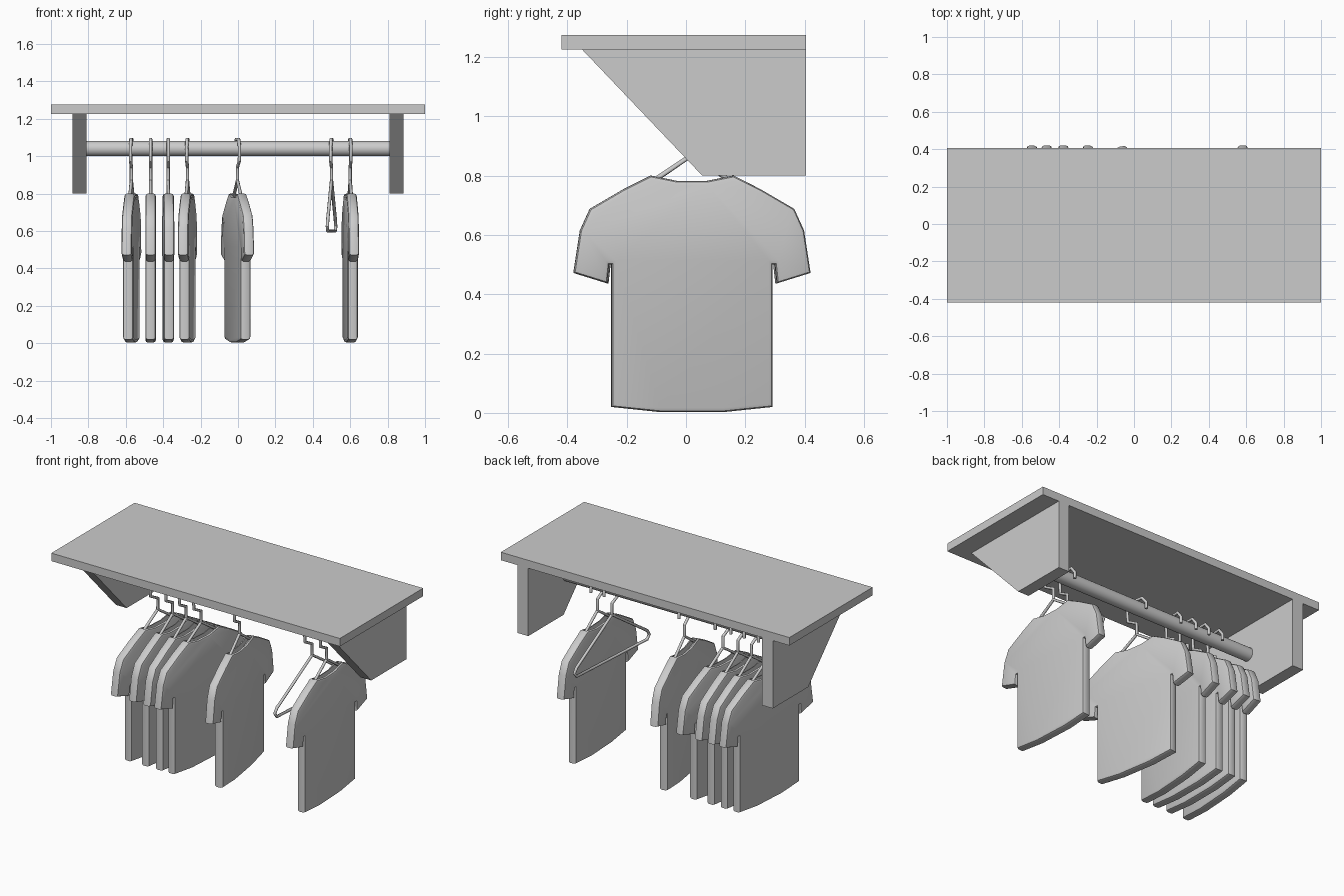
import bpy, bmesh, math
from mathutils import Vector

if "Cube" in bpy.data.objects:
    bpy.data.objects.remove(bpy.data.objects["Cube"])

CY = 0.02  # y of the rod and everything hanging from it


def mesh_object(name, bm, smooth=None):
    bmesh.ops.recalc_face_normals(bm, faces=bm.faces)
    me = bpy.data.meshes.new(name)
    bm.to_mesh(me)
    bm.free()
    if smooth:
        me.shade_smooth()
        me.set_sharp_from_angle(angle=math.radians(smooth))
    return link(name, me)


def link(name, data):
    ob = bpy.data.objects.new(name, data)
    bpy.context.collection.objects.link(ob)
    return ob


def extruded(profile, x0, x1):
    """Extrude a (y, z) outline along x."""
    bm = bmesh.new()
    f = bm.faces.new([bm.verts.new((x0, y, z)) for y, z in profile])
    r = bmesh.ops.extrude_face_region(bm, geom=[f])
    vs = [v for v in r["geom"] if isinstance(v, bmesh.types.BMVert)]
    bmesh.ops.translate(bm, verts=vs, vec=(x1 - x0, 0, 0))
    bmesh.ops.recalc_face_normals(bm, faces=bm.faces)
    return bm


# Shelf board
mesh_object("shelf", extruded([(-.42, 1.225), (.405, 1.225), (.405, 1.275), (-.42, 1.275)], -1, 1))

# Sloped side brackets
bracket = [(-.35, 1.225), (.055, .8), (.405, .8), (.405, 1.225)]
mesh_object("left_bracket", extruded(bracket, -.885, -.81))
mesh_object("right_bracket", extruded(bracket, .81, .885))

# Hanging rod
rod = [(CY + .04 * math.cos(a * math.tau / 32), 1.04 + .04 * math.sin(a * math.tau / 32)) for a in range(32)]
mesh_object("rod", extruded(rod, -.812, .812), 40)

# Wire hanger: hook over the rod plus a closed shoulder loop
cu = bpy.data.curves.new("hanger_wire", "CURVE")
cu.dimensions = "3D"
cu.bevel_depth = .009
cu.bevel_resolution = 2
cu.use_fill_caps = True
hook = [(0, .865), (0, .94), (-.065, .975), (-.07, 1.05), (-.04, 1.09), (.04, 1.09), (.07, 1.05), (.07, 1.01)]
loop = [(0, .87), (-.32, .655), (-.34, .625), (-.32, .6), (.32, .6), (.34, .625), (.32, .655)]
for pts, closed in ((hook, False), (loop, True)):
    sp = cu.splines.new("POLY")
    sp.points.add(len(pts) - 1)
    sp.use_cyclic_u = closed
    for p, (y, z) in zip(sp.points, pts):
        p.co = (0, y, z, 1)
tmp = link("wire_helper", cu)
bpy.context.view_layer.update()
deps = bpy.context.evaluated_depsgraph_get()
hanger_mesh = bpy.data.meshes.new_from_object(tmp.evaluated_get(deps))
hanger_mesh.shade_smooth()
hanger_mesh.set_sharp_from_angle(angle=math.radians(50))
bpy.data.objects.remove(tmp)

# T-shirt: mirrored outline, rounded rim, sunken neck opening
half = [(.05, .782), (.14, .8), (.23, .755), (.345, .688), (.378, .615), (.4, .472), (.287, .437),
        (.28, .5), (.272, .5), (.272, .02), (.11, .003)]
outline = half + [(-y, z) for y, z in reversed(half)]
bm = extruded(outline, -.028, .028)
rim = [e for e in bm.edges if abs(e.verts[0].co.x - e.verts[1].co.x) < 1e-5]
bmesh.ops.bevel(bm, geom=rim, offset=.014, segments=2, profile=.5, affect="EDGES")
bm.normal_update()
neck = [f for f in bm.faces if f.normal.z > .97 and f.calc_center_median().z > .77
        and abs(f.calc_center_median().y) < .14]
bmesh.ops.inset_region(bm, faces=neck, thickness=.003, depth=-.03)
first = mesh_object("shirt_1", bm, 40)
shirt_mesh = first.data

# Place hangers (x, turn, carries a shirt)
row = [(-.57, -.065, 1), (-.467, 0, 1), (-.373, .012, 1), (-.27, -.062, 1),
       (-.003, .16, 1), (.5, -.065, 0), (.6, .05, 1)]
n = 0
for i, (x, turn, dressed) in enumerate(row, 1):
    parts = [link(f"hanger_{i}", hanger_mesh)]
    if dressed:
        n += 1
        parts.append(first if n == 1 else link(f"shirt_{n}", shirt_mesh))
    for ob in parts:
        ob.location = (x, CY, 0)
        ob.rotation_euler.z = turn
